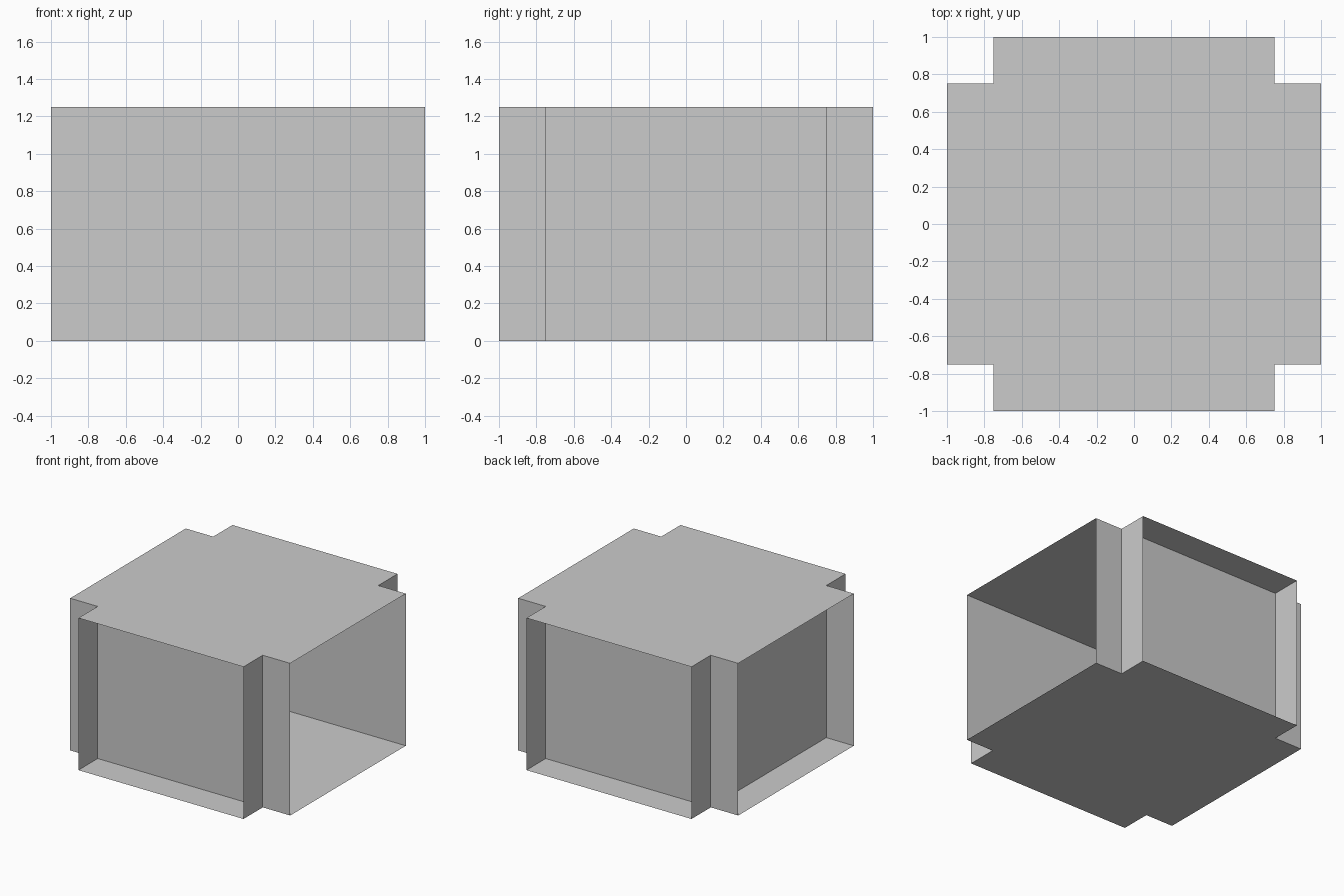
import bpy, bmesh

if "Cube" in bpy.data.objects:
    bpy.data.objects.remove(bpy.data.objects["Cube"])

OUT, INN, H = 1.0, 0.75, 1.25   # outer reach, wall plane, height


def sheet(name, points):
    """One flat, single-sided panel from an outline."""
    bm = bmesh.new()
    bm.faces.new([bm.verts.new(p) for p in points])
    mesh = bpy.data.meshes.new(name)
    bm.to_mesh(mesh)
    bm.free()
    obj = bpy.data.objects.new(name, mesh)
    bpy.context.collection.objects.link(obj)
    return obj


def wall(name, a, b):
    """Full-height upright panel between two plan points."""
    return sheet(name, [(*a, 0), (*b, 0), (*b, H), (*a, H)])


# Cross-shaped floor and roof
cross = []
for sx, sy in ((1, 1), (-1, 1), (-1, -1), (1, -1)):
    corner = [(OUT * sx, INN * sy), (INN * sx, INN * sy), (INN * sx, OUT * sy)]
    cross += corner if sx * sy > 0 else corner[::-1]
sheet("floor", [(x, y, 0) for x, y in reversed(cross)])
sheet("roof", [(x, y, H) for x, y in cross])

# Recessed front and back walls, running the full width
wall("front_wall", (-OUT, -INN), (OUT, -INN))
wall("back_wall", (OUT, INN), (-OUT, INN))

# Recessed left wall, running the full depth
wall("left_wall", (-INN, OUT), (-INN, -OUT))

# Short fins on the right; the opening between them is left clear
wall("right_front_fin", (INN, -OUT), (INN, -INN))
wall("right_back_fin", (INN, INN), (INN, OUT))
